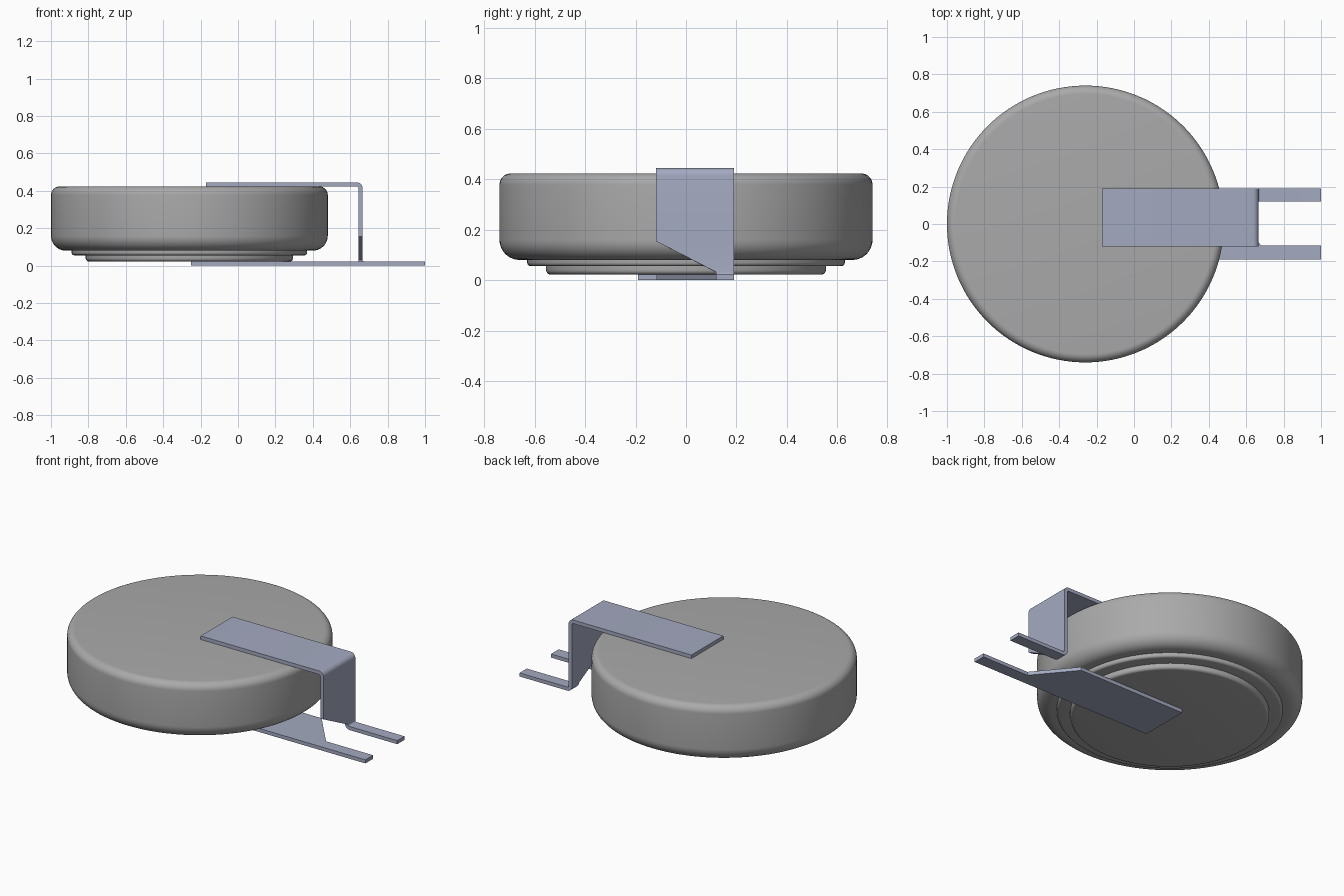
import bpy, bmesh, math

if "Cube" in bpy.data.objects:
    bpy.data.objects.remove(bpy.data.objects["Cube"])


def material(name, rgb):
    m = bpy.data.materials.new(name)
    m.use_nodes = True
    m.diffuse_color = (*rgb, 1)
    m.node_tree.nodes["Principled BSDF"].inputs["Base Color"].default_value = (*rgb, 1)
    return m


STEEL = material("steel grey", (0.40, 0.40, 0.40))
NICKEL = material("blue grey nickel", (0.37, 0.40, 0.53))
T = 0.022            # sheet thickness
TOP = 0.445          # overall height


def arc(cx, cz, r, a0, a1, n=8):
    """Points on an arc, angles in degrees."""
    angles = [math.radians(a0 + (a1 - a0) * i / n) for i in range(n + 1)]
    return [(cx + r * math.cos(a), cz + r * math.sin(a)) for a in angles]


def finish(name, bm, mat, thickness=0):
    bmesh.ops.remove_doubles(bm, verts=bm.verts, dist=1e-5)
    bmesh.ops.recalc_face_normals(bm, faces=bm.faces)
    mesh = bpy.data.meshes.new(name)
    bm.to_mesh(mesh)
    bm.free()
    mesh.materials.append(mat)
    ob = bpy.data.objects.new(name, mesh)
    bpy.context.collection.objects.link(ob)
    bpy.ops.object.select_all(action="DESELECT")
    bpy.context.view_layer.objects.active = ob
    ob.select_set(True)
    if thickness:
        mod = ob.modifiers.new("sheet", "SOLIDIFY")
        mod.thickness = thickness
        mod.offset = 0
        mod.use_even_offset = True
        bpy.ops.object.modifier_apply(modifier=mod.name)
    bpy.ops.object.shade_smooth_by_angle(angle=math.radians(35))
    return ob


def lathe(name, profile, mat, center_x, steps=128):
    bm = bmesh.new()
    verts = [bm.verts.new((r, 0, z)) for r, z in profile]
    edges = [bm.edges.new(pair) for pair in zip(verts, verts[1:])]
    bmesh.ops.spin(bm, geom=verts + edges, cent=(0, 0, 0), axis=(0, 0, 1),
                   angle=math.tau, steps=steps, use_duplicate=False)
    ob = finish(name, bm, mat)
    ob.location.x = center_x
    return ob


# Cell body: stepped base, wide can with rounded rims
R, TOP_Z = 0.74, TOP - T
body = [(0, T)]
body += arc(0.537, T + 0.018, 0.018, -90, 0, 5)      # base plate edge
body += [(0.555, 0.055)]
body += arc(0.615, 0.070, 0.015, -90, 0, 5)          # seal ring edge
body += [(0.63, 0.08)]
body += arc(R - 0.08, 0.16, 0.08, -90, 0, 10)        # lower can rim
body += arc(R - 0.045, TOP_Z - 0.045, 0.045, 0, 90)  # upper can rim
body += [(0, TOP_Z)]
lathe("cell_body", body, STEEL, -0.26)

# Lower tab: flat strip that tapers into a narrow prong
bm = bmesh.new()
outline = [(-0.25, -0.19), (1, -0.19), (1, -0.115), (0.68, -0.115),
           (0.485, 0.12), (-0.25, 0.12)]
bm.faces.new([bm.verts.new((x, y, T / 2)) for x, y in outline])
finish("lower_tab", bm, NICKEL, T)

# Upper tab: folded strip, tapered wall and a narrow prong
Y_FRONT, Y_MID, Y_BACK = -0.12, 0.12, 0.19
WALL_X, BEND = 0.655, 0.020
upper = [(-0.17, TOP - T / 2)]
upper += arc(WALL_X - BEND, TOP - T / 2 - BEND, BEND, 90, 0, 6)
upper += [(WALL_X, 0.155)]
lower = arc(WALL_X + BEND, T / 2 + BEND, BEND, 180, 270, 6) + [(1, T / 2)]

bm = bmesh.new()


def strip(path, y0, y1):
    for (xa, za), (xb, zb) in zip(path, path[1:]):
        bm.faces.new([bm.verts.new(p) for p in
                      ((xa, y0, za), (xb, y0, zb), (xb, y1, zb), (xa, y1, za))])


strip(upper, Y_FRONT, Y_MID)
strip(upper + lower, Y_MID, Y_BACK)
corner = ((WALL_X, Y_FRONT, 0.155), (WALL_X, Y_MID, lower[0][1]), (WALL_X, Y_MID, 0.155))
bm.faces.new([bm.verts.new(p) for p in corner])      # sloped wall edge
finish("upper_tab", bm, NICKEL, T)
